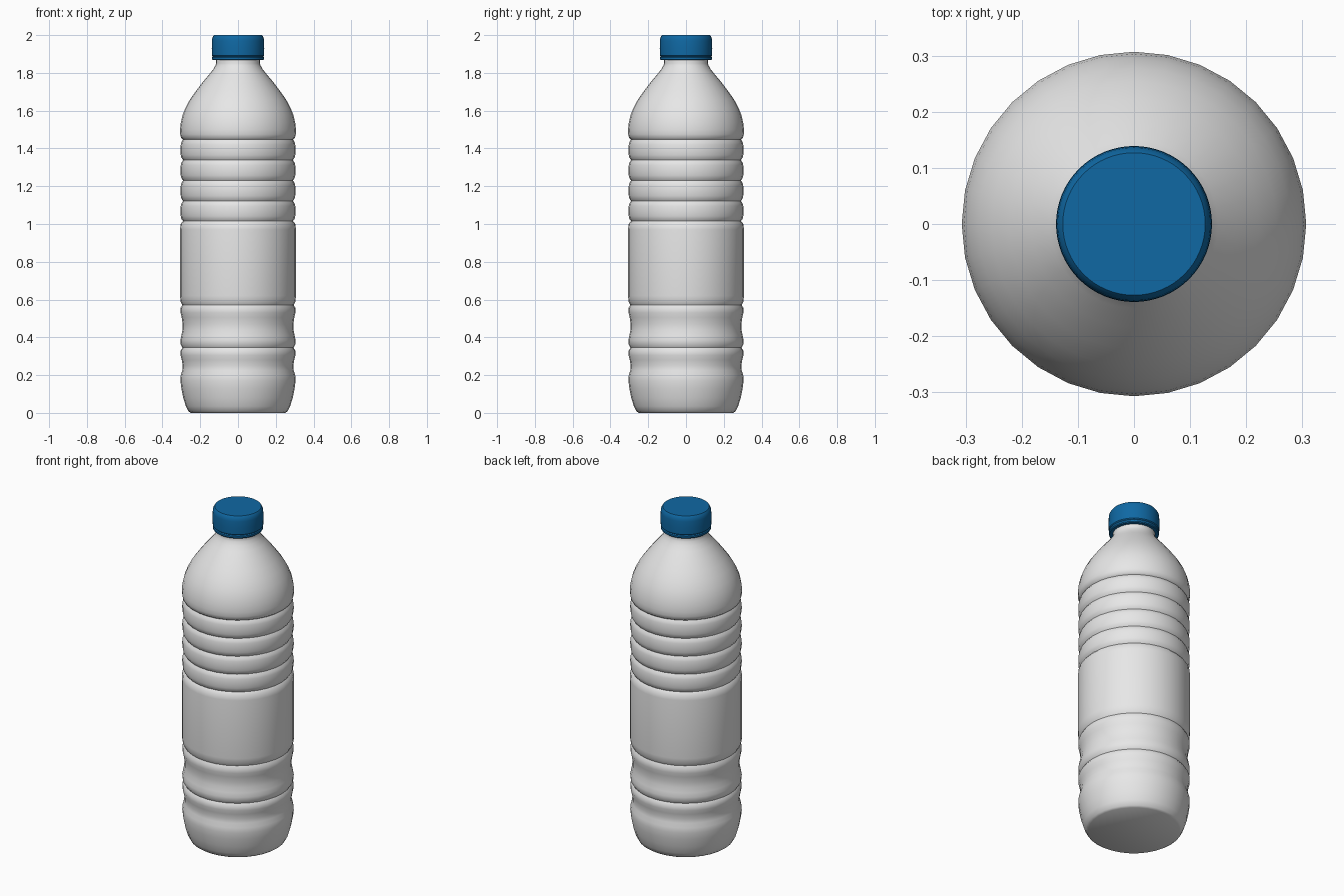
import bpy, bmesh, math

if "Cube" in bpy.data.objects:
    bpy.data.objects.remove(bpy.data.objects["Cube"], do_unlink=True)


def material(name, color):
    m = bpy.data.materials.new(name)
    m.use_nodes = True
    m.diffuse_color = color
    m.node_tree.nodes["Principled BSDF"].inputs["Base Color"].default_value = color
    return m


def lathe(name, profile, segments, mat, angle):
    """Revolve (radius, height) points around z; cap any open end."""
    bm = bmesh.new()
    rings = []
    for r, z in profile:
        rings.append([bm.verts.new((r * math.cos(math.tau * i / segments),
                                    r * math.sin(math.tau * i / segments), z))
                      for i in range(segments)])
    for low, high in zip(rings, rings[1:]):
        for i in range(segments):
            j = (i + 1) % segments
            bm.faces.new((low[i], low[j], high[j], high[i]))
    bm.faces.new(rings[0][::-1])
    bm.faces.new(rings[-1])
    mesh = bpy.data.meshes.new(name)
    bm.to_mesh(mesh)
    bm.free()
    mesh.materials.append(mat)
    ob = bpy.data.objects.new(name, mesh)
    bpy.context.collection.objects.link(ob)
    bpy.ops.object.select_all(action="DESELECT")
    ob.select_set(True)
    bpy.context.view_layer.objects.active = ob
    bpy.ops.object.shade_smooth_by_angle(angle=math.radians(angle))
    return ob


def bulge(z0, z1, low, high, steps=8):
    """Rounded rib that swells from a groove at z0 to a groove at z1."""
    pts = []
    for k in range(1, steps):
        t = k / steps
        swell = math.sin(math.pi * t) ** 0.45
        pts.append((low + (high - low) * swell, z0 + (z1 - z0) * t))
    return pts


plastic = material("pale grey plastic", (0.8, 0.8, 0.8, 1))
blue = material("blue cap plastic", (0.005, 0.14, 0.37, 1))

R = 0.307
GROOVE = 0.291

# Rounded foot and the two wavy lower bands
profile = [(0.25, 0), (0.262, 0.008), (0.276, 0.035), (0.29, 0.08),
           (0.3, 0.13), (R - 0.002, 0.17), (0.303, 0.2), (0.295, 0.225),
           (0.293, 0.25), (0.298, 0.28), (0.304, 0.305), (0.304, 0.33),
           (0.294, 0.345), (0.303, 0.36), (0.305, 0.385), (0.3, 0.41),
           (0.294, 0.44), (0.293, 0.47), (0.298, 0.505), (0.304, 0.53),
           (0.304, 0.555), (0.295, 0.572)]

# Straight label band
profile += [(0.304, 0.59), (R, 0.62), (R, 0.97), (0.304, 1.0)]

# Upper ribs between sharp grooves
grooves = [1.015, 1.122, 1.23, 1.338, 1.447]
for a, b in zip(grooves, grooves[1:]):
    profile.append((GROOVE, a))
    profile += bulge(a, b, GROOVE, R - 0.002)
profile.append((GROOVE, grooves[-1]))

# Shoulder and neck
profile += [(0.301, 1.455), (0.306, 1.475), (R, 1.5), (0.303, 1.535),
            (0.294, 1.575), (0.278, 1.615), (0.254, 1.66), (0.222, 1.705),
            (0.184, 1.755), (0.15, 1.795), (0.13, 1.82), (0.119, 1.84),
            (0.116, 1.85), (0.116, 1.88)]
lathe("bottle_body", profile, 32, plastic, 45)

# Screw cap with tamper ring
lathe("screw_cap", [(0.117, 1.867), (0.133, 1.867), (0.137, 1.872),
                    (0.137, 1.882), (0.133, 1.887), (0.138, 1.892),
                    (0.139, 1.93), (0.138, 1.97), (0.136, 1.985),
                    (0.13, 1.996), (0.127, 2.0)], 64, blue, 35)
